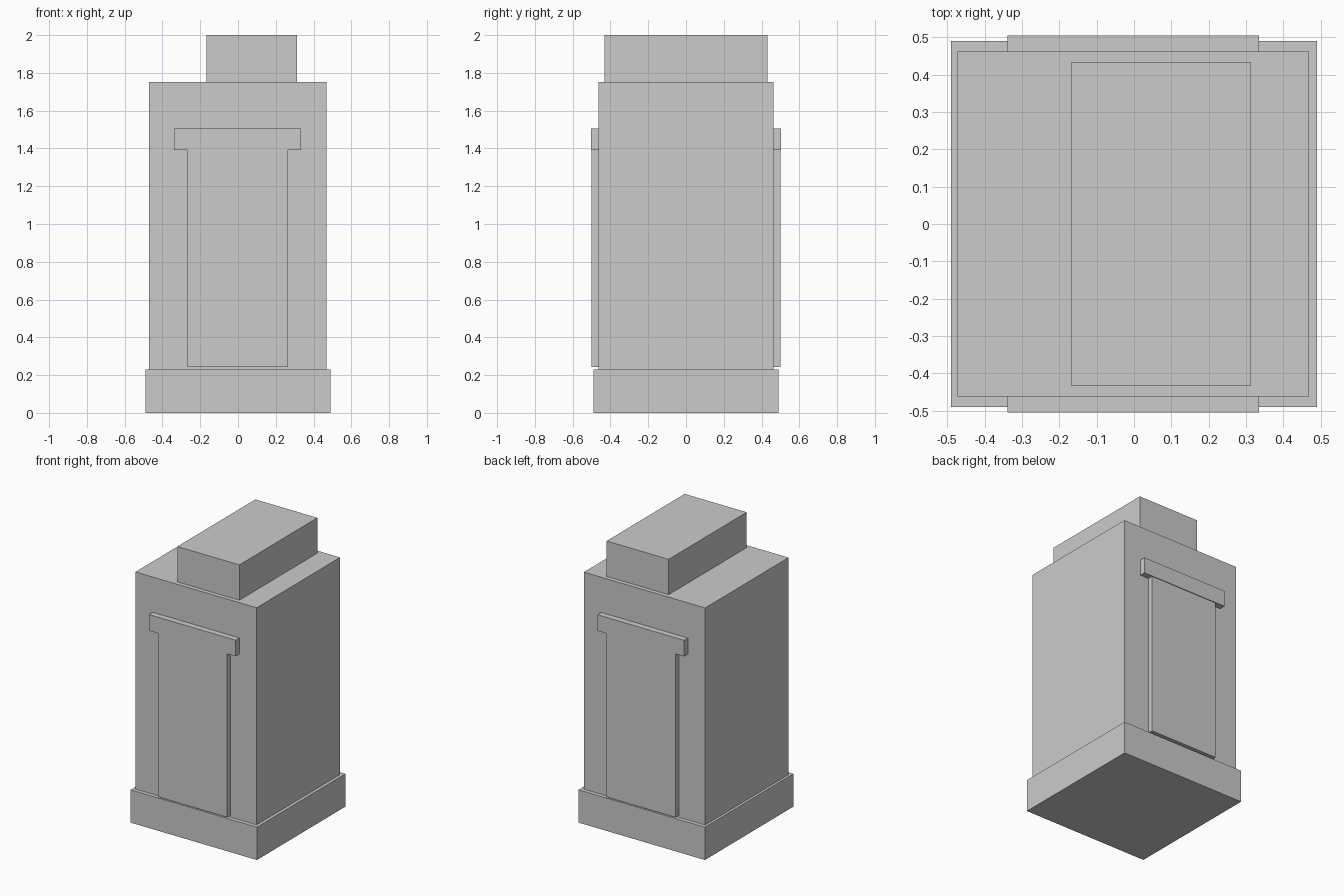
import bpy

if "Cube" in bpy.data.objects:
    bpy.data.objects.remove(bpy.data.objects["Cube"])

grey = bpy.data.materials.new("plain grey")
grey.diffuse_color = (0.6, 0.6, 0.6, 1.0)
grey.use_nodes = True
grey.node_tree.nodes["Principled BSDF"].inputs["Base Color"].default_value = grey.diffuse_color


def box(name, x, y, z):
    """Box spanning the given (min, max) ranges."""
    spans = (x, y, z)
    bpy.ops.mesh.primitive_cube_add(size=1, location=[(a + b) / 2 for a, b in spans])
    obj = bpy.context.object
    obj.name = name
    obj.scale = [b - a for a, b in spans]
    bpy.ops.object.transform_apply(location=False, rotation=False, scale=True)
    obj.data.materials.append(grey)
    return obj


# Plinth, main body and off-centre top block
box("base", (-0.49, 0.49), (-0.49, 0.49), (0.0, 0.23))
box("body", (-0.472, 0.468), (-0.462, 0.462), (0.23, 1.752))
box("top_block", (-0.168, 0.313), (-0.432, 0.432), (1.752, 2.0))

# Door panel with a wider lintel, on the front and the back
for side, s in (("front", -1), ("back", 1)):
    def depth(outer):
        return tuple(sorted((s * 0.45, s * outer)))
    box(side + "_door", (-0.268, 0.266), depth(0.499), (0.243, 1.392))
    box(side + "_lintel", (-0.338, 0.334), depth(0.504), (1.392, 1.505))
